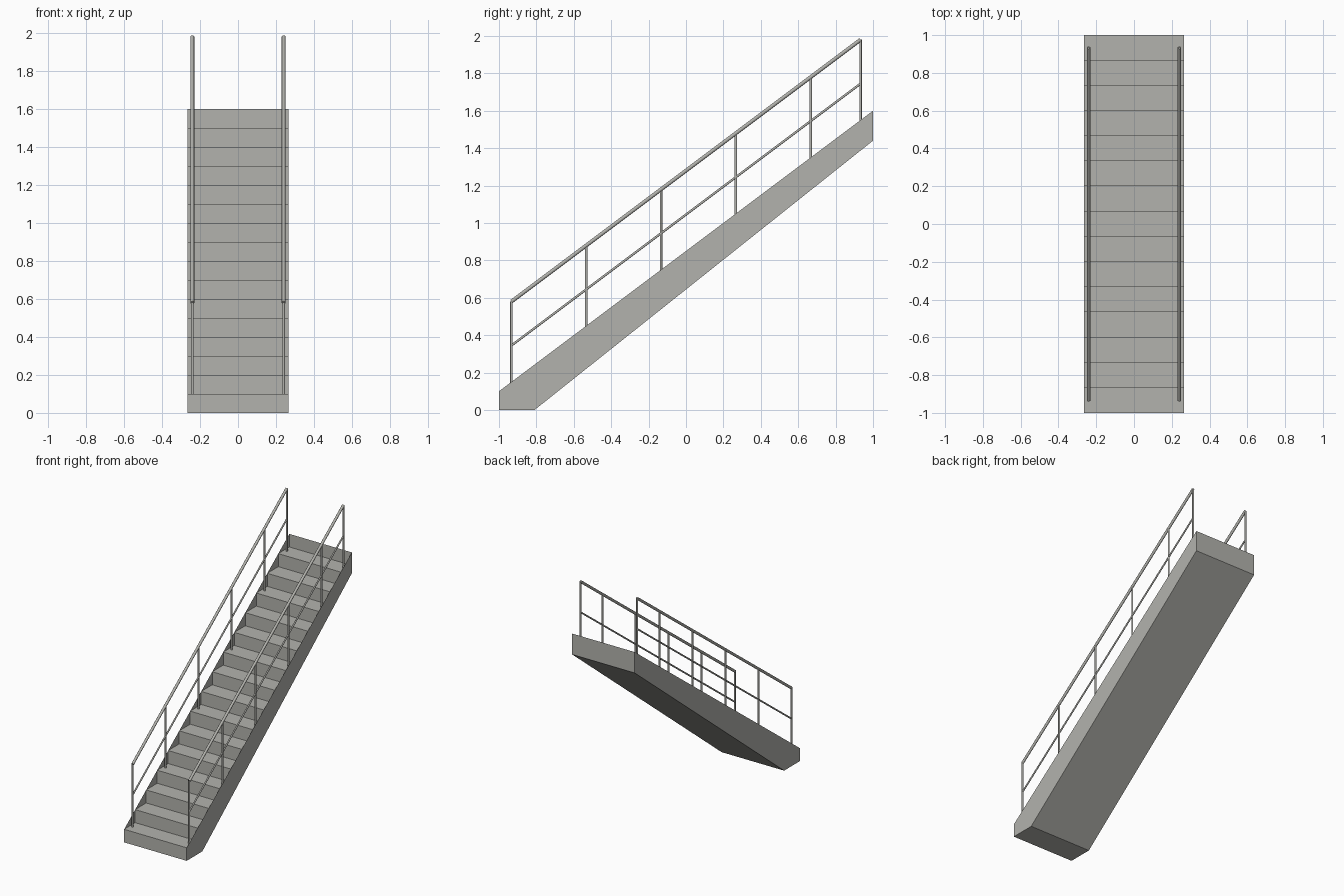
import bpy, bmesh
from mathutils import Vector

cube = bpy.data.objects.get("Cube")
if cube:
    bpy.data.objects.remove(cube, do_unlink=True)

STEPS, RISE, RUN = 15, 0.1, 2 / 15
HALF_W, RAIL_X = 0.265, 0.24

grey = bpy.data.materials.new("warm grey")
grey.use_nodes = True
colour = (0.45, 0.45, 0.42, 1)
grey.diffuse_color = colour
grey.node_tree.nodes["Principled BSDF"].inputs["Base Color"].default_value = colour


def finish(bm, name):
    mesh = bpy.data.meshes.new(name)
    bm.to_mesh(mesh)
    bm.free()
    mesh.materials.append(grey)
    obj = bpy.data.objects.new(name, mesh)
    bpy.context.collection.objects.link(obj)
    return obj


def strip(name, profile):
    """Sweep an open (y, z) profile across the width of the stair."""
    bm = bmesh.new()
    rows = [[bm.verts.new((x, y, z)) for x in (-HALF_W, HALF_W)] for y, z in profile]
    for a, b in zip(rows, rows[1:]):
        bm.faces.new((a[0], a[1], b[1], b[0]))
    return finish(bm, name)


def side_panel(name, x, profile):
    bm = bmesh.new()
    verts = [bm.verts.new((x, y, z)) for y, z in profile]
    bm.faces.new(verts if x > 0 else verts[::-1])
    return finish(bm, name)


def tube(name, start, end, radius, sides=12):
    start, end = Vector(start), Vector(end)
    axis = end - start
    bm = bmesh.new()
    bmesh.ops.create_cone(bm, cap_ends=True, segments=sides, radius1=radius,
                          radius2=radius, depth=axis.length)
    turn = axis.to_track_quat("Z", "Y").to_matrix()
    bmesh.ops.rotate(bm, verts=bm.verts, matrix=turn)
    bmesh.ops.translate(bm, verts=bm.verts, vec=(start + end) / 2)
    for f in bm.faces:
        f.smooth = len(f.verts) == 4
    for e in bm.edges:
        e.smooth = all(len(f.verts) == 4 for f in e.link_faces)
    return finish(bm, name)


# Treads and risers
flight = [(-1, 0)]
for k in range(STEPS):
    flight += [(-1 + k * RUN, (k + 1) * RISE), (-1 + (k + 1) * RUN, (k + 1) * RISE)]
strip("steps", flight)

# Underside, and back panel closing the top
strip("underside", [(1, 1.6), (1, 1.44), (-0.81, 0), (-1, 0)])

# Side stringers
outline = [(-1, 0), (-0.81, 0), (1, 1.44), (1, 1.6), (-1, 0.1)]
side_panel("left_stringer", HALF_W, outline)
side_panel("right_stringer", -HALF_W, outline)

# Railings
slope = RISE / RUN
y_end = 1 - RUN / 2
for side, x in (("left", RAIL_X), ("right", -RAIL_X)):
    def rail_point(y, height):
        return (x, y, height + (y + y_end) * slope)

    tube(side + "_handrail", rail_point(-y_end, 0.58), rail_point(y_end, 0.58), 0.01)
    tube(side + "_mid_rail", rail_point(-y_end, 0.345), rail_point(y_end, 0.345), 0.006)
    for k in (0, 3, 6, 9, 12, 14):
        y = -1 + (k + 0.5) * RUN
        tube(f"{side}_post_{k}", (x, y, (k + 1) * RISE), rail_point(y, 0.58), 0.007)
